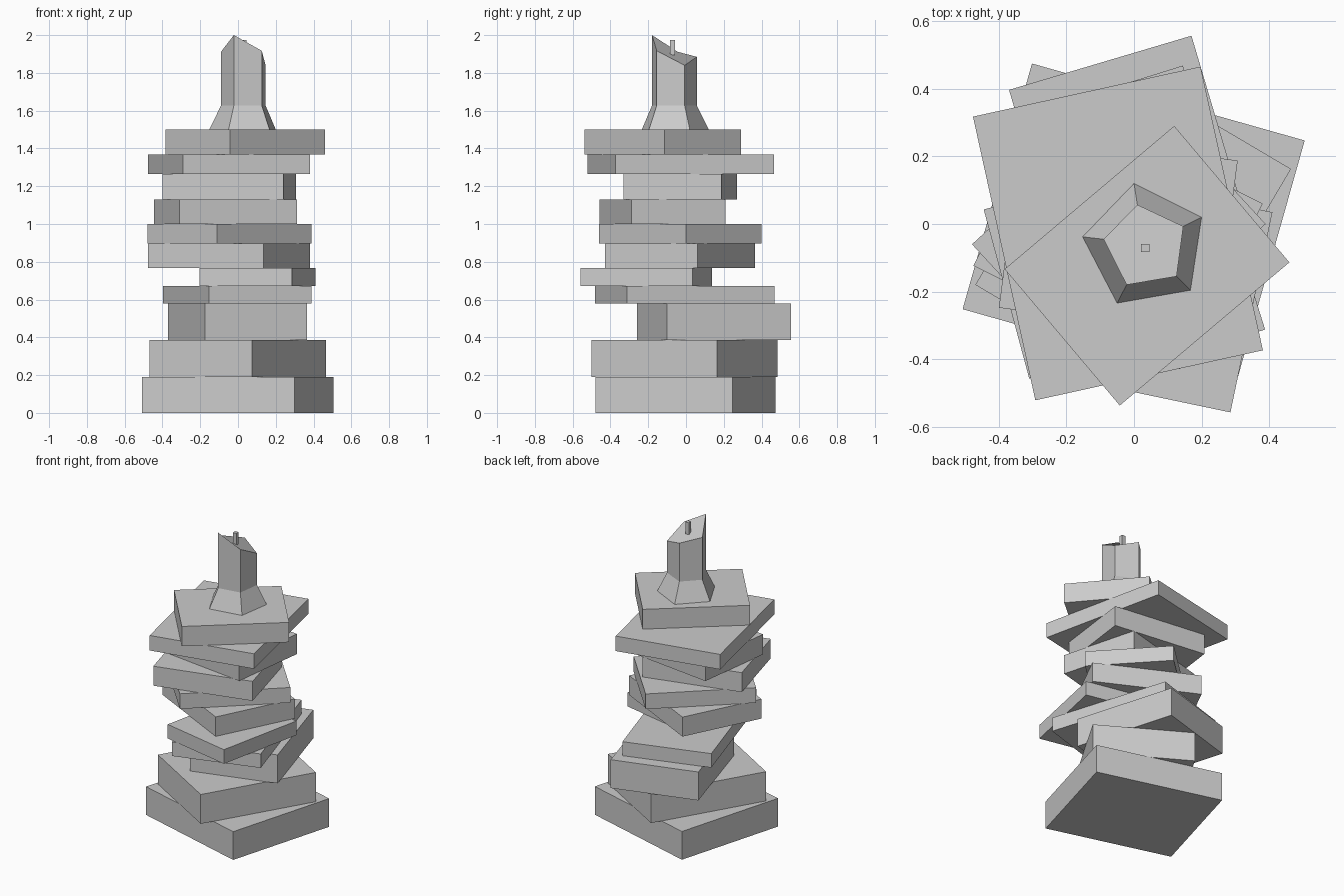
import bpy, bmesh, math

# Stacked slabs: bottom z, x min, x max, x of front corner, y min, y max, y of right corner
slabs = [
    (0.00, -0.507, 0.505, 0.30, -0.48, 0.475, 0.247),
    (0.19, -0.47, 0.465, 0.073, -0.50, 0.483, 0.163),
    (0.387, -0.37, 0.365, -0.175, -0.26, 0.557, -0.10),
    (0.578, -0.40, 0.39, -0.153, -0.48, 0.467, -0.313),
    (0.672, -0.205, 0.41, 0.285, -0.557, 0.137, 0.035),
    (0.767, -0.475, 0.38, 0.135, -0.43, 0.367, 0.06),
    (0.898, -0.48, 0.39, -0.11, -0.46, 0.40, 0.0),
    (1.00, -0.445, 0.312, -0.31, -0.457, 0.21, -0.29),
    (1.131, -0.40, 0.307, 0.24, -0.33, 0.27, 0.188),
    (1.266, -0.475, 0.38, -0.293, -0.523, 0.467, -0.373),
    (1.367, -0.38, 0.457, -0.042, -0.54, 0.293, -0.113),
]


def box(name, center, size, angle=0.0):
    bpy.ops.mesh.primitive_cube_add(size=1, location=center, rotation=(0, 0, angle))
    ob = bpy.context.object
    ob.name = name
    ob.scale = size
    return ob


tops = [s[0] for s in slabs[1:]] + [1.5]
for i, (s, z1) in enumerate(zip(slabs, tops)):
    z0, x0, x1, xb, y0, y1, yr = s
    width = math.hypot(x1 - xb, yr - y0)
    depth = math.hypot(x0 - xb, y1 - yr)
    # average the directions of both sides
    angle = (math.atan2(yr - y0, x1 - xb) + math.atan2(xb - x0, y1 - yr)) / 2
    box(f"slab_{i + 1}", ((x0 + x1) / 2, (y0 + y1) / 2, (z0 + z1) / 2),
        (width, depth, z1 - z0), angle)

# Five-sided candle with a flared foot and an uneven top
foot = [(0.0, 0.12), (-0.152, -0.038), (-0.05, -0.234), (0.167, -0.196), (0.20, 0.02)]
body = [(0.01, 0.057), (-0.09, -0.045), (-0.022, -0.18), (0.126, -0.155), (0.146, -0.007)]
rim_z = [1.885, 1.912, 2.0, 1.917, 1.84]

bm = bmesh.new()
rings = [
    [bm.verts.new((x, y, 1.5)) for x, y in foot],
    [bm.verts.new((x, y, 1.627)) for x, y in body],
    [bm.verts.new((x, y, z)) for (x, y), z in zip(body, rim_z)],
]
for low, high in zip(rings, rings[1:]):
    for k in range(5):
        n = (k + 1) % 5
        bm.faces.new((low[k], low[n], high[n], high[k]))
bm.faces.new(rings[0][::-1])
bm.faces.new(rings[2])
bmesh.ops.recalc_face_normals(bm, faces=bm.faces)
mesh = bpy.data.meshes.new("candle")
bm.to_mesh(mesh)
bm.free()
bpy.context.collection.objects.link(bpy.data.objects.new("candle", mesh))

# Wick
box("wick", (0.033, -0.071, 1.935), (0.025, 0.025, 0.08))
